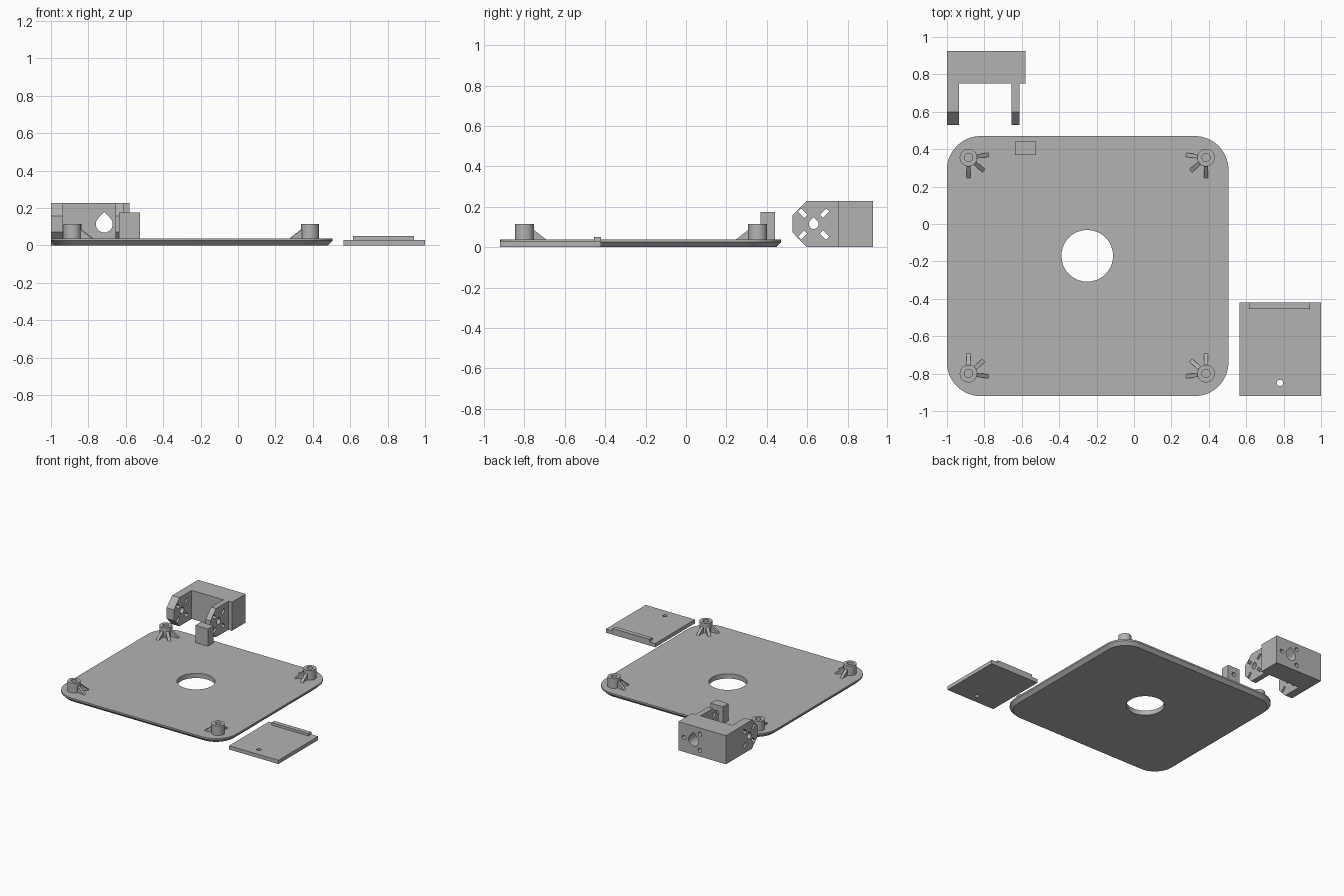
import bpy, bmesh
from math import sin, cos, pi, radians
from mathutils import Matrix, Vector

if "Cube" in bpy.data.objects:
    bpy.data.objects.remove(bpy.data.objects["Cube"])

grey = bpy.data.materials.new("plain_grey")
grey.use_nodes = True
grey.diffuse_color = (0.45, 0.45, 0.45, 1)
grey.node_tree.nodes["Principled BSDF"].inputs["Base Color"].default_value = grey.diffuse_color

AXES = {"x": lambda u, v, w: (w, u, v),
        "y": lambda u, v, w: (u, w, v),
        "z": lambda u, v, w: (u, v, w)}


def loft(name, layers, axis="z"):
    """Closed solid through outlines [(position, points)] along an axis."""
    bm = bmesh.new()
    rings = [[bm.verts.new(AXES[axis](u, v, w)) for u, v in pts] for w, pts in layers]
    for a, b in zip(rings, rings[1:]):
        for i in range(len(a)):
            j = (i + 1) % len(a)
            bm.faces.new((a[i], a[j], b[j], b[i]))
    bm.faces.new(rings[0])
    bm.faces.new(rings[-1])
    bmesh.ops.recalc_face_normals(bm, faces=bm.faces)
    mesh = bpy.data.meshes.new(name)
    bm.to_mesh(mesh)
    bm.free()
    mesh.materials.append(grey)
    ob = bpy.data.objects.new(name, mesh)
    bpy.context.collection.objects.link(ob)
    return ob


def prism(name, pts, lo, hi, axis="z"):
    return loft(name, [(lo, pts), (hi, pts)], axis)


def box(name, x, y, z):
    return prism(name, [(x[0], y[0]), (x[1], y[0]), (x[1], y[1]), (x[0], y[1])], *z)


def circle(u, v, r, n=40, start=0, sweep=2 * pi):
    return [(u + r * cos(start + sweep * i / n), v + r * sin(start + sweep * i / n))
            for i in range(n)]


def teardrop(u, v, r):
    arc = circle(u, v, r, 32, radians(135), radians(270))
    return arc + [(u + r * cos(pi / 4), v + r * sin(pi / 4)), (u, v + r * 2 ** 0.5)]


def combine(ob, others, operation):
    for other in others:
        mod = ob.modifiers.new(operation.lower(), "BOOLEAN")
        mod.operation, mod.solver, mod.object = operation, "EXACT", other
        bpy.context.view_layer.objects.active = ob
        bpy.ops.object.modifier_apply(modifier=mod.name)
        bpy.data.objects.remove(other)


def rounded_rect(x, y, r, inset=0.0):
    pts = []
    for cx, cy, start in ((x[1] - r, y[1] - r, 0), (x[0] + r, y[1] - r, 90),
                          (x[0] + r, y[0] + r, 180), (x[1] - r, y[0] + r, 270)):
        pts += [(cx + (r - inset) * cos(radians(start + a)),
                 cy + (r - inset) * sin(radians(start + a))) for a in range(0, 91, 6)]
    return pts


# Base plate with a chamfered underside and a round opening
base_x, base_y, top = (-1.0, 0.505), (-0.92, 0.47), 0.038
rim = rounded_rect(base_x, base_y, 0.18)
base = loft("base_plate", [(0.0, rounded_rect(base_x, base_y, 0.18, 0.025)),
                           (0.025, rim), (top, rim)])
combine(base, [prism("opening", circle(-0.25, -0.17, 0.138, 64), -0.1, 0.1)], "DIFFERENCE")

# Corner standoffs, each with three sloping ribs facing inwards
rib_profile = [(0.03, top - 0.005), (0.108, top - 0.005), (0.108, top), (0.03, 0.098)]
for sx, cx in ((1, -0.885), (-1, 0.385)):
    for sy, cy in ((1, -0.8), (-1, 0.355)):
        post = prism("standoff", circle(cx, cy, 0.047), top - 0.005, 0.115)
        combine(post, [prism("bore", circle(cx, cy, 0.022), top, 0.2)], "DIFFERENCE")
        for angle in (-8, 41, 90):
            rib = prism("standoff_rib", rib_profile, -0.011, 0.011, "y")
            turn = Matrix.Rotation(Vector((1, 0)).angle_signed(
                Vector((sx * cos(radians(angle)), -sy * sin(radians(angle))))), 4, "Z")
            rib.data.transform(Matrix.Translation((cx, cy, 0)) @ turn)

# Stop block with a small blind hole in its back
block = box("stop_block", (-0.635, -0.525), (0.37, 0.44), (top - 0.005, 0.175))
combine(block, [prism("pin_hole", circle(-0.58, 0.115, 0.017, 24), 0.40, 0.5, "y")],
        "DIFFERENCE")

# Cover plate with a lip and a screw hole
cover = box("cover_plate", (0.565, 1.0), (-0.92, -0.42), (0.0, 0.03))
combine(cover, [prism("screw_hole", circle(0.78, -0.85, 0.017, 24), -0.1, 0.1)], "DIFFERENCE")
box("cover_lip", (0.615, 0.94), (-0.455, -0.42), (0.028, 0.05))

# Bracket body joined to two arms with chamfered ends
height, mid = 0.228, 0.114
bracket = box("bracket", (-1.0, -0.58), (0.752, 0.925), (0.0, height))
arm = [(0.8, 0.0), (0.598, 0.0), (0.528, 0.072), (0.528, 0.158), (0.598, height), (0.8, height)]
combine(bracket, [prism("arm", arm, lo, hi, "x")
                  for lo, hi in ((-1.0, -0.935), (-0.655, -0.612))], "UNION")

# Arm holes: a centre bore and four radial slots through both arms
cutters = [prism("arm_bore", teardrop(0.632, mid, 0.024), -1.1, -0.5, "x")]
for k in range(4):
    a = pi / 4 + k * pi / 2
    d, s = (cos(a), sin(a)), (-sin(a), cos(a))
    slot = [(0.632 + d[0] * p + s[0] * q, mid + d[1] * p + s[1] * q)
            for p, q in ((0.055, -0.011), (0.098, -0.011), (0.098, 0.011), (0.055, 0.011))]
    cutters.append(prism("arm_slot", slot, -1.1, -0.5, "x"))

# Body holes: a teardrop bore and three blind screw holes from the back
cutters.append(prism("body_bore", teardrop(-0.715, mid, 0.045), 0.7, 1.0, "y"))
for a in (0, 130, 230):
    x, z = -0.715 + 0.085 * cos(radians(a)), mid + 0.085 * sin(radians(a))
    cutters.append(prism("body_screw", circle(x, z, 0.017, 24), 0.83, 1.0, "y"))
combine(bracket, cutters, "DIFFERENCE")

# Smooth the round walls and keep edges sharp
bpy.ops.object.select_all(action="DESELECT")
for ob in bpy.context.collection.objects:
    if ob.type == "MESH":
        ob.select_set(True)
        bpy.context.view_layer.objects.active = ob
bpy.ops.object.shade_smooth_by_angle(angle=radians(30))
